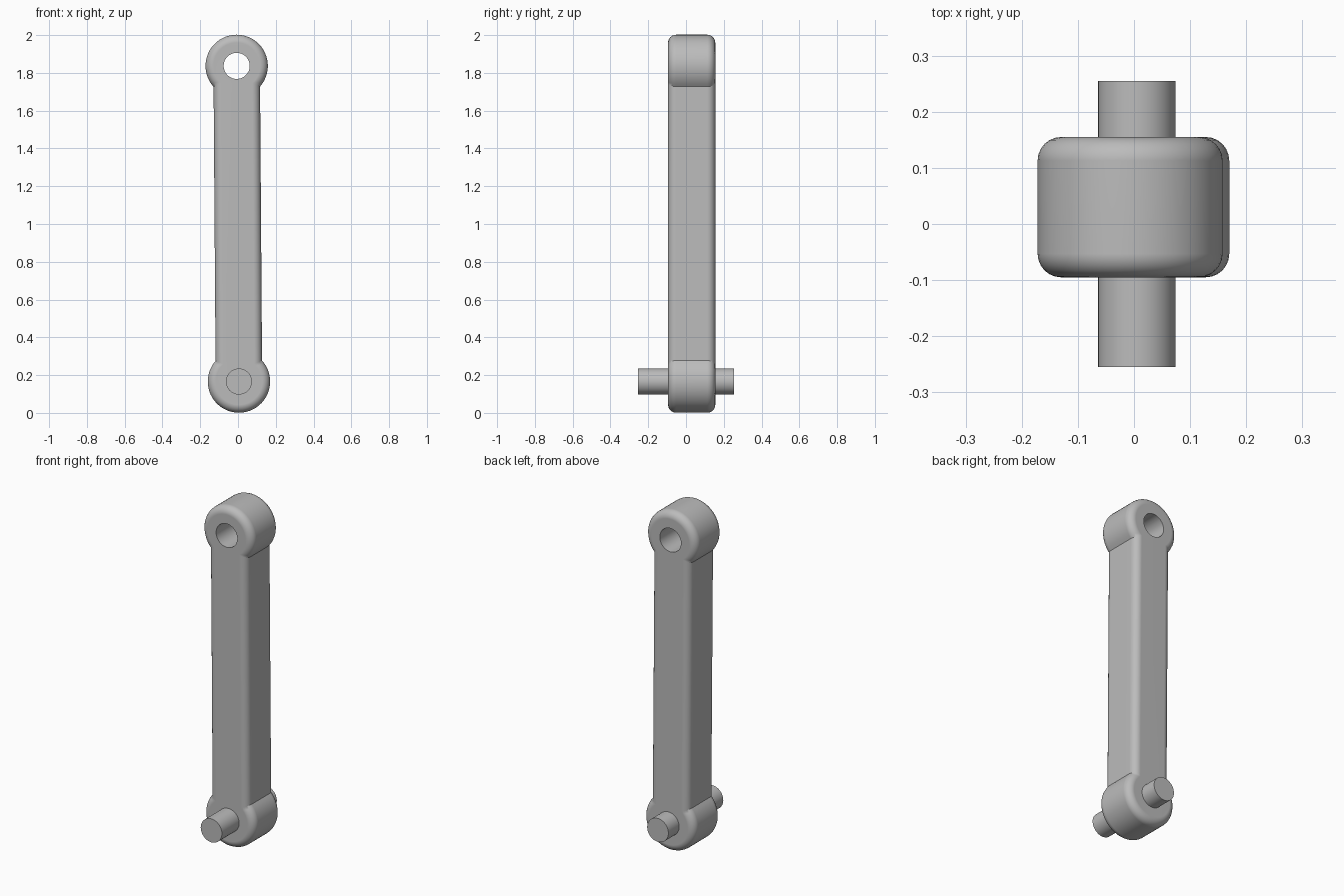
import bpy, bmesh
from math import sin, cos, asin, pi, radians, atan2
from mathutils import Vector

cube = bpy.data.objects.get("Cube")
if cube:
    bpy.data.objects.remove(cube, do_unlink=True)

# Main dimensions
TOP = Vector((-0.007, 0, 1.837))
BOTTOM = Vector((0.005, 0, 0.166))
EYE_R, BAR_HALF, PIN_R = 0.165, 0.123, 0.069
FRONT, BACK, ROUND = -0.095, 0.155, 0.042
ARC, STEPS = 40, 6

grey = bpy.data.materials.new("plain grey")
grey.use_nodes = True
grey.diffuse_color = (0.5, 0.5, 0.5, 1)
grey.node_tree.nodes["Principled BSDF"].inputs["Base Color"].default_value = (0.5, 0.5, 0.5, 1)


def finish(obj):
    obj.data.materials.clear()
    obj.data.materials.append(grey)
    bpy.ops.object.select_all(action="DESELECT")
    obj.select_set(True)
    bpy.context.view_layer.objects.active = obj
    bpy.ops.object.shade_smooth_by_angle(angle=radians(30))


def cylinder(name, centre, radius, y0, y1):
    bpy.ops.mesh.primitive_cylinder_add(
        vertices=48, radius=radius, depth=y1 - y0, rotation=(pi / 2, 0, 0),
        location=(centre.x, (y0 + y1) / 2, centre.z))
    obj = bpy.context.object
    obj.name = name
    return obj


def outline(inset):
    """Outline of two round eyes joined by a straight bar, shrunk by inset."""
    radius = EYE_R - inset
    neck = asin((BAR_HALF - inset) / radius)
    axis = TOP - BOTTOM
    up = atan2(axis.z, axis.x)
    points = []
    for centre, heading in ((TOP, up), (BOTTOM, up + pi)):
        for i in range(ARC + 1):
            a = heading + (pi - neck) * (2 * i / ARC - 1)
            points.append((centre.x + radius * cos(a), centre.z + radius * sin(a)))
    return points


# Link body: stacked outlines with rounded front and back rims
layers = []
for i in range(STEPS + 1):
    a = pi / 2 * i / STEPS
    layers.append((FRONT + ROUND * (1 - sin(a)), ROUND * (1 - cos(a))))
layers.reverse()
layers += [(FRONT + BACK - y, inset) for y, inset in reversed(layers)]

bm = bmesh.new()
rings = [[bm.verts.new((x, y, z)) for x, z in outline(inset)] for y, inset in layers]
for lower, upper in zip(rings, rings[1:]):
    for i in range(len(lower)):
        bm.faces.new((lower[i - 1], lower[i], upper[i], upper[i - 1]))
bm.faces.new(rings[0])
bm.faces.new(rings[-1])
bmesh.ops.recalc_face_normals(bm, faces=bm.faces)
mesh = bpy.data.meshes.new("link_body")
bm.to_mesh(mesh)
bm.free()
body = bpy.data.objects.new("link_body", mesh)
bpy.context.collection.objects.link(body)

# Through hole in the upper eye
cutter = cylinder("hole_cutter", TOP, PIN_R, FRONT - 0.1, BACK + 0.1)
cutter.hide_render = True
cut = body.modifiers.new("hole", "BOOLEAN")
cut.operation, cut.solver, cut.object = "DIFFERENCE", "EXACT", cutter
bpy.context.view_layer.objects.active = body
bpy.ops.object.modifier_apply(modifier=cut.name)
bpy.data.objects.remove(cutter, do_unlink=True)
finish(body)
flat = body.modifiers.new("even_shading", "WEIGHTED_NORMAL")
flat.keep_sharp = True

# Pin through the lower eye
finish(cylinder("pin", BOTTOM, PIN_R, -0.255, 0.255))
